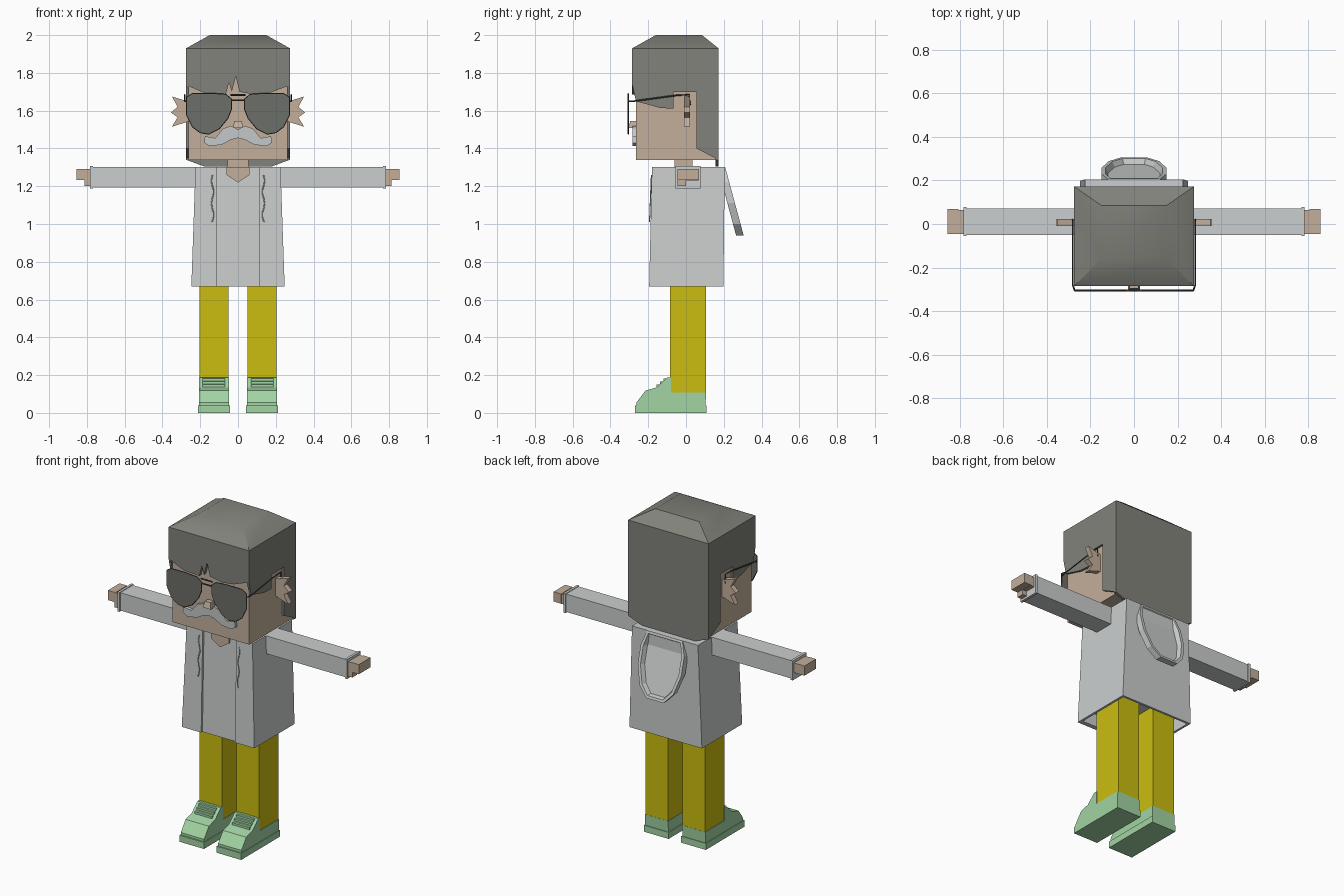
import bpy, bmesh, math
from mathutils import Vector

cube = bpy.data.objects.get("Cube")
if cube:
    bpy.data.objects.remove(cube, do_unlink=True)


def material(name, r, g, b):
    m = bpy.data.materials.new(name)
    m.use_nodes = True
    m.diffuse_color = (r, g, b, 1)
    m.node_tree.nodes["Principled BSDF"].inputs["Base Color"].default_value = (r, g, b, 1)
    return m


SKIN = material("skin", .55, .43, .33)
HAIR = material("hair grey", .22, .225, .195)
COAT = material("pale grey cloth", .60, .62, .62)
YELLOW = material("yellow trousers", .60, .51, .005)
GREEN = material("mint green", .36, .66, .37)
LENS = material("dark lens", .15, .157, .14)
FRAME = material("frame charcoal", .05, .05, .048)
WHISKER = material("moustache grey", .56, .58, .58)


def finish(name, bm, mat):
    bmesh.ops.recalc_face_normals(bm, faces=bm.faces)
    mesh = bpy.data.meshes.new(name)
    bm.to_mesh(mesh)
    bm.free()
    mesh.materials.append(mat)
    ob = bpy.data.objects.new(name, mesh)
    bpy.context.collection.objects.link(ob)
    return ob


def prism(name, pts, axis, lo, hi, mat):
    """Extrude a 2D outline along one axis."""
    place = {"x": lambda a, b, d: (d, a, b), "y": lambda a, b, d: (a, d, b)}[axis]
    bm = bmesh.new()
    ends = [[bm.verts.new(place(a, b, d)) for a, b in pts] for d in (lo, hi)]
    for ring in ends:
        bm.faces.new(ring)
    n = len(pts)
    for i in range(n):
        j = (i + 1) % n
        bm.faces.new((ends[0][i], ends[0][j], ends[1][j], ends[1][i]))
    return finish(name, bm, mat)


def frustum(name, low, high, z0, z1, mat, recess=0):
    """Box between two rectangles (x0, x1, y0, y1); recess hollows the bottom."""
    bm = bmesh.new()
    rings = []
    for (x0, x1, y0, y1), z in ((low, z0), (high, z1)):
        rings.append([bm.verts.new(c) for c in ((x0, y0, z), (x1, y0, z), (x1, y1, z), (x0, y1, z))])
    base = bm.faces.new(rings[0])
    bm.faces.new(rings[1])
    for i in range(4):
        j = (i + 1) % 4
        bm.faces.new((rings[0][i], rings[0][j], rings[1][j], rings[1][i]))
    bmesh.ops.recalc_face_normals(bm, faces=bm.faces)
    if recess:
        bmesh.ops.inset_region(bm, faces=[base], thickness=.02)
        moved = bmesh.ops.extrude_face_region(bm, geom=[base])["geom"]
        bmesh.ops.translate(bm, vec=(0, 0, recess), verts=[v for v in moved if isinstance(v, bmesh.types.BMVert)])
        bmesh.ops.delete(bm, geom=[base], context="FACES_ONLY")
    return finish(name, bm, mat)


def box(name, x0, x1, y0, y1, z0, z1, mat):
    r = (min(x0, x1), max(x0, x1), y0, y1)
    return frustum(name, r, r, z0, z1, mat)


def rod(name, pts, radius, mat, closed=False):
    cu = bpy.data.curves.new(name, "CURVE")
    cu.dimensions = "3D"
    cu.bevel_depth = radius
    cu.bevel_resolution = 0
    sp = cu.splines.new("POLY")
    sp.points.add(len(pts) - 1)
    for p, co in zip(sp.points, pts):
        p.co = (*co, 1)
    sp.use_cyclic_u = closed
    cu.materials.append(mat)
    ob = bpy.data.objects.new(name, cu)
    bpy.context.collection.objects.link(ob)


def mirrored(half):
    """Complete a half outline listed from the +x side."""
    return half + [(-x, z) for x, z in reversed(half) if abs(x) > .001]


# Head, nose and neck
box("head", -.262, .262, -.265, .16, 1.34, 1.92, SKIN)
box("neck", -.055, .055, -.06, .035, 1.27, 1.35, SKIN)
frustum("nose", (-.027, .027, -.305, -.26), (-.02, .02, -.295, -.26), 1.508, 1.545, SKIN)
prism("moustache", mirrored([(0, 1.5), (.035, 1.52), (.08, 1.505), (.12, 1.455), (.175, 1.465),
      (.18, 1.43), (.15, 1.412), (.085, 1.42), (.04, 1.445), (0, 1.455)]), "y", -.283, -.26, WHISKER)

# Hair: crown, fringe, nape and side panels
crown = frustum("hair_crown", (-.275, .275, -.285, .172), (-.15, .15, -.16, .085), 1.93, 2.0, HAIR)
crown.select_set(True)
bpy.context.view_layer.objects.active = crown
bpy.ops.object.shade_smooth_by_angle(angle=math.radians(35))
prism("hair_fringe", [(-.275, 1.93), (-.275, 1.735), (-.17, 1.69), (-.065, 1.685), (-.048, 1.75), (-.033, 1.70),
      (-.012, 1.78), (.008, 1.70), (.09, 1.685), (.17, 1.695), (.275, 1.735), (.275, 1.93)],
      "y", -.285, -.262, HAIR)
prism("hair_nape", mirrored([(.275, 1.93), (.275, 1.34), (.18, 1.305)]), "y", .155, .172, HAIR)
for side, s in (("left", 1), ("right", -1)):
    prism(side + "_hair_panel", [(-.285, 1.93), (.172, 1.93), (.172, 1.34), (.055, 1.40), (.055, 1.70),
          (-.065, 1.70), (-.065, 1.61), (-.14, 1.615), (-.265, 1.65), (-.285, 1.74)],
          "x", s * .26, s * .275, HAIR)
    # Spiky ears
    ear = [(.255, 1.65), (.285, 1.655), (.35, 1.675), (.32, 1.62), (.355, 1.59), (.32, 1.565), (.35, 1.515), (.255, 1.545)]
    prism(side + "_ear", [(s * x, z) for x, z in ear], "y", -.01, .022, SKIN)

    # Sunglasses
    lens = [(.035, 1.66), (.065, 1.685), (.14, 1.69), (.24, 1.69), (.272, 1.67), (.272, 1.58), (.24, 1.515),
            (.2, 1.485), (.155, 1.477), (.1, 1.505), (.055, 1.56), (.035, 1.61)]
    prism(side + "_lens", [(s * x, z) for x, z in lens], "y", -.308, -.302, LENS)
    rod(side + "_lens_rim", [(s * x, -.305, z) for x, z in lens], .004, FRAME, True)
    rod(side + "_temple", [(s * .272, -.305, 1.65), (s * .281, -.28, 1.65), (s * .281, -.06, 1.68),
                           (s * .281, .015, 1.685), (s * .281, .022, 1.63)], .004, FRAME)
for z in (1.683, 1.655):
    rod("glasses_bridge", [(-.04, -.305, z), (.04, -.305, z)], .005, FRAME)

# Coat with open front, hollow hem and skin at the collar
frustum("coat_body", (-.247, .247, -.182, .198), (-.225, .225, -.167, .205), .67, 1.303, COAT, recess=.08)
prism("collar_skin", mirrored([(.062, 1.303), (.062, 1.26), (0, 1.22)]), "y", -.177, -.16, SKIN)
for side, s in (("left", 1), ("right", -1)):
    low, high = sorted((s * .115, s * .247)), sorted((s * .115, s * .225))
    frustum(side + "_coat_front", (*low, -.195, -.175), (*high, -.18, -.16), .67, 1.303, COAT)
    rod(side + "_drawstring", [(s * (.135 + .006 * math.sin(i * 1.3)), -.183 - .001 * i, 1.26 - .025 * i)
                               for i in range(11)], .003, COAT)

    # Sleeves and hands
    box(side + "_sleeve", s * .2, s * .772, -.05, .072, 1.193, 1.303, COAT)
    box(side + "_cuff", s * .768, s * .783, -.056, .078, 1.187, 1.307, COAT)
    box(side + "_palm", s * .775, s * .81, -.045, .065, 1.23, 1.29, SKIN)
    box(side + "_fingers", s * .805, s * .856, -.045, .068, 1.232, 1.292, SKIN)
    box(side + "_thumb", s * .775, s * .812, -.045, .0, 1.2, 1.235, SKIN)

    # Trousers
    box(side + "_trouser_leg", s * .05, s * .203, -.085, .105, .1, .75, YELLOW)

    # Shoes with soles and laces
    upper = [(-.262, .03), (-.262, .055), (-.215, .118), (-.155, .135), (-.1, .187), (-.08, .187),
             (-.08, .108), (.106, .108), (.103, .03)]
    prism(side + "_shoe", upper, "x", s * .048, s * .207, GREEN)
    box(side + "_shoe_sole", s * .043, s * .211, -.27, .108, 0, .04, GREEN)
    for i in range(3):
        y, z = -.148 + .019 * i, .142 + .017 * i
        box(side + "_shoe_lace", s * .068, s * .188, y - .008, y + .008, z - .006, z + .007, GREEN)

# Hood hanging open behind the shoulders, leaning away from the back
bm = bmesh.new()
outline = mirrored([(.12, 1.303), (.148, 1.22), (.148, 1.11), (.115, 1.0), (.06, .94)])
lean = lambda z: .207 + .27 * (1.303 - z)
face = bm.faces.new([bm.verts.new((x, lean(z), z)) for x, z in outline])
back = bmesh.ops.extrude_face_region(bm, geom=[face])["geom"]
bmesh.ops.translate(bm, vec=(0, -.04, 0), verts=[v for v in back if isinstance(v, bmesh.types.BMVert)])
bmesh.ops.recalc_face_normals(bm, faces=bm.faces)
rim = max((f for f in bm.faces if len(f.verts) == len(outline)), key=lambda f: f.calc_center_median().y)
bmesh.ops.inset_region(bm, faces=[rim], thickness=.018)
bmesh.ops.inset_region(bm, faces=[rim], thickness=.012, depth=-.025)
finish("hood", bm, COAT)
